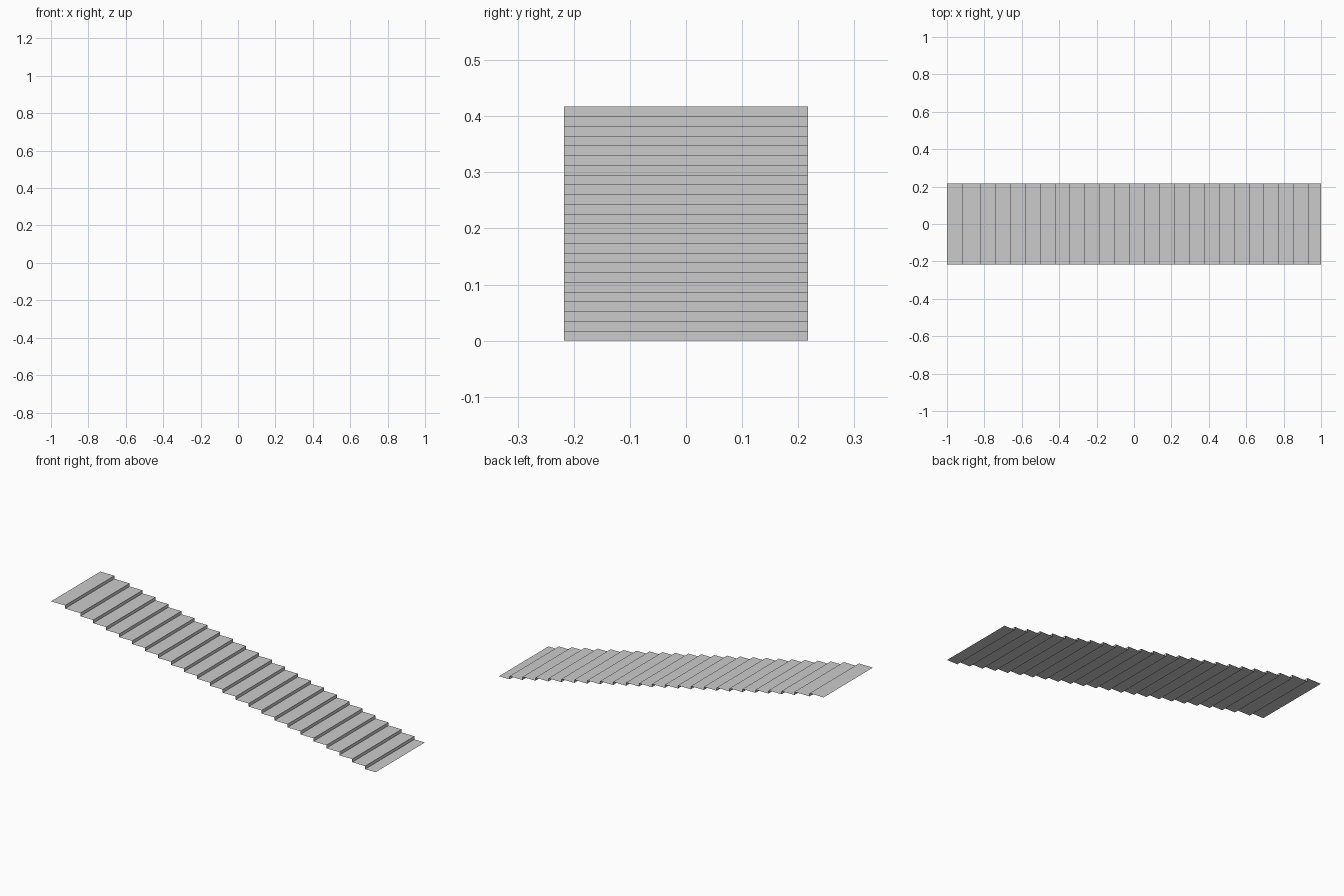
import bpy, bmesh

if "Cube" in bpy.data.objects:
    bpy.data.objects.remove(bpy.data.objects["Cube"])

HALF_WIDTH = 0.217
STEPS = 24
RISE = 0.417 / STEPS

# x position of each riser: two slightly wider treads at the top, then an even run
risers = [-0.914] + [-0.82 + 0.0798 * i for i in range(STEPS - 1)]

# stair profile descending towards +x (horizontal treads, vertical risers)
profile = [(-1.0, STEPS * RISE)]
for i, x in enumerate(risers):
    profile.append((x, (STEPS - i) * RISE))
    profile.append((x, (STEPS - i - 1) * RISE))
profile.append((1.0, 0.0))

# open sheet: sweep the profile across the width
bm = bmesh.new()
front = [bm.verts.new((x, -HALF_WIDTH, z)) for x, z in profile]
back = [bm.verts.new((x, HALF_WIDTH, z)) for x, z in profile]
for i in range(len(profile) - 1):
    bm.faces.new((front[i], front[i + 1], back[i + 1], back[i]))
mesh = bpy.data.meshes.new("stair_treads")
bm.to_mesh(mesh)
bm.free()
stairs = bpy.data.objects.new("stair_treads", mesh)
bpy.context.collection.objects.link(stairs)
